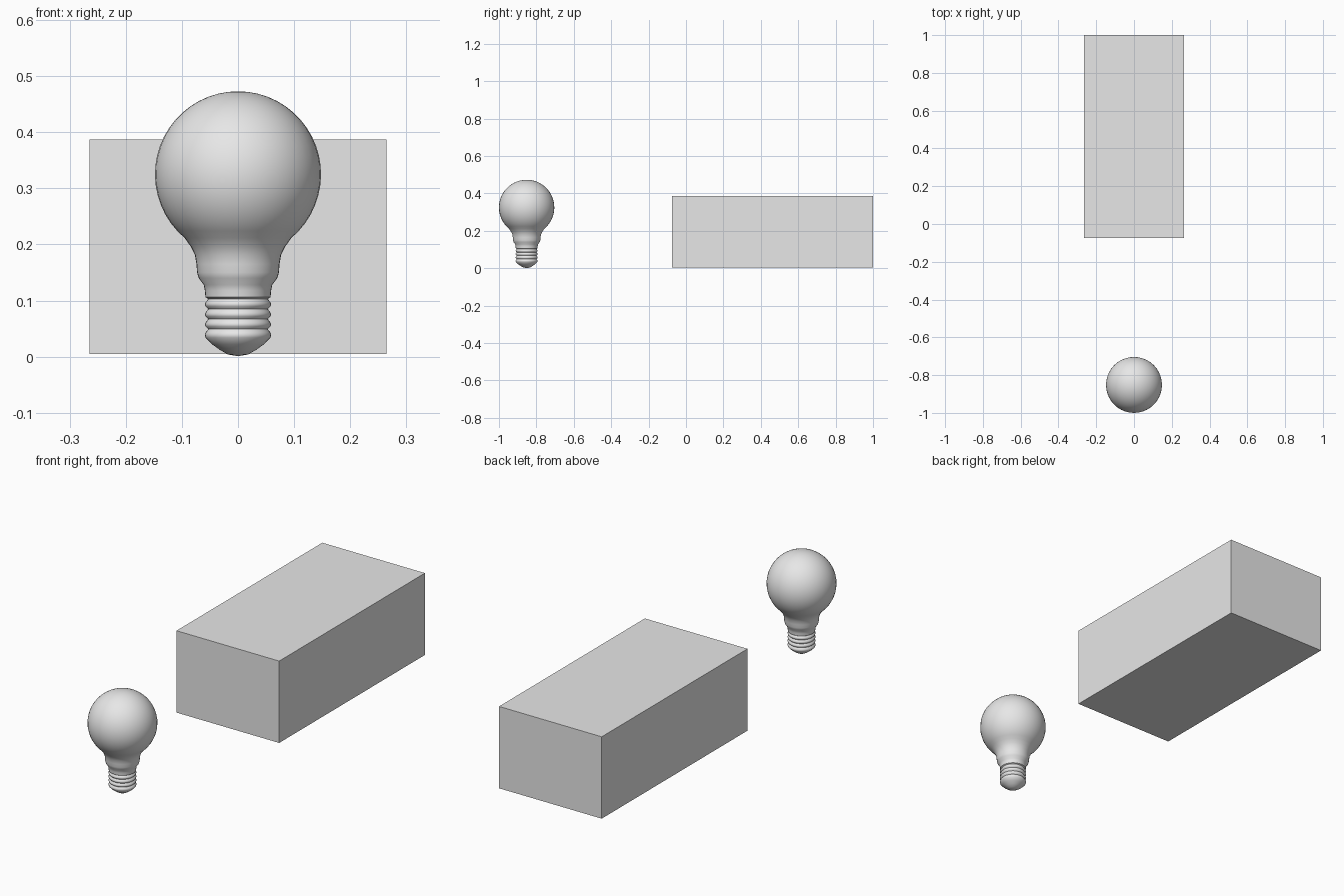
import bpy, bmesh, math

if "Cube" in bpy.data.objects:
    bpy.data.objects.remove(bpy.data.objects["Cube"])

grey = bpy.data.materials.new("light grey")
grey.diffuse_color = (0.8, 0.8, 0.8, 1)
grey.use_nodes = True
grey.node_tree.nodes["Principled BSDF"].inputs["Base Color"].default_value = grey.diffuse_color


def finish(name, bm):
    mesh = bpy.data.meshes.new(name)
    bmesh.ops.recalc_face_normals(bm, faces=bm.faces)
    bm.to_mesh(mesh)
    bm.free()
    mesh.materials.append(grey)
    obj = bpy.data.objects.new(name, mesh)
    bpy.context.collection.objects.link(obj)
    return obj


def lathe(name, profile, location, sides=40):
    """Spin a (radius, z) profile that starts and ends on the axis."""
    bm = bmesh.new()
    verts = [bm.verts.new((r, 0, z)) for r, z in profile]
    edges = [bm.edges.new(pair) for pair in zip(verts, verts[1:])]
    bmesh.ops.spin(bm, geom=verts + edges, cent=(0, 0, 0), axis=(0, 0, 1),
                   angle=2 * math.pi, steps=sides, use_duplicate=False)
    bmesh.ops.remove_doubles(bm, verts=bm.verts, dist=1e-5)
    obj = finish(name, bm)
    obj.location = location
    bpy.context.view_layer.objects.active = obj
    obj.select_set(True)
    bpy.ops.object.shade_smooth_by_angle(angle=math.radians(50))
    obj.select_set(False)
    return obj


# Carton
bm = bmesh.new()
bmesh.ops.create_cube(bm, size=1)
bmesh.ops.scale(bm, vec=(0.53, 1.075, 0.382), verts=bm.verts)
box = finish("carton", bm)
box.location = (0, 0.4625, 0.196)

# Bulb: rounded contact, screw threads, neck, then globe
profile = [(0, 0.001), (0.018, 0.004), (0.032, 0.012), (0.046, 0.022), (0.058, 0.034)]
for i in range(4):
    z = 0.040 + i * 0.018
    profile += [(0.058, z - 0.004), (0.059, z), (0.057, z + 0.004), (0.053, z + 0.009)]
profile += [(0.058, 0.106), (0.059, 0.118), (0.061, 0.128), (0.070, 0.140),
            (0.073, 0.150), (0.074, 0.165), (0.077, 0.182), (0.084, 0.196)]
steps = 20
for i in range(steps + 1):
    a = math.radians(-50 + 140 * i / steps)
    profile.append((0.148 * math.cos(a) if i < steps else 0, 0.325 + 0.148 * math.sin(a)))
lathe("light_bulb", profile[4:5] and [p for k, p in enumerate(profile) if k != 5],
      (0, -0.852, 0))
